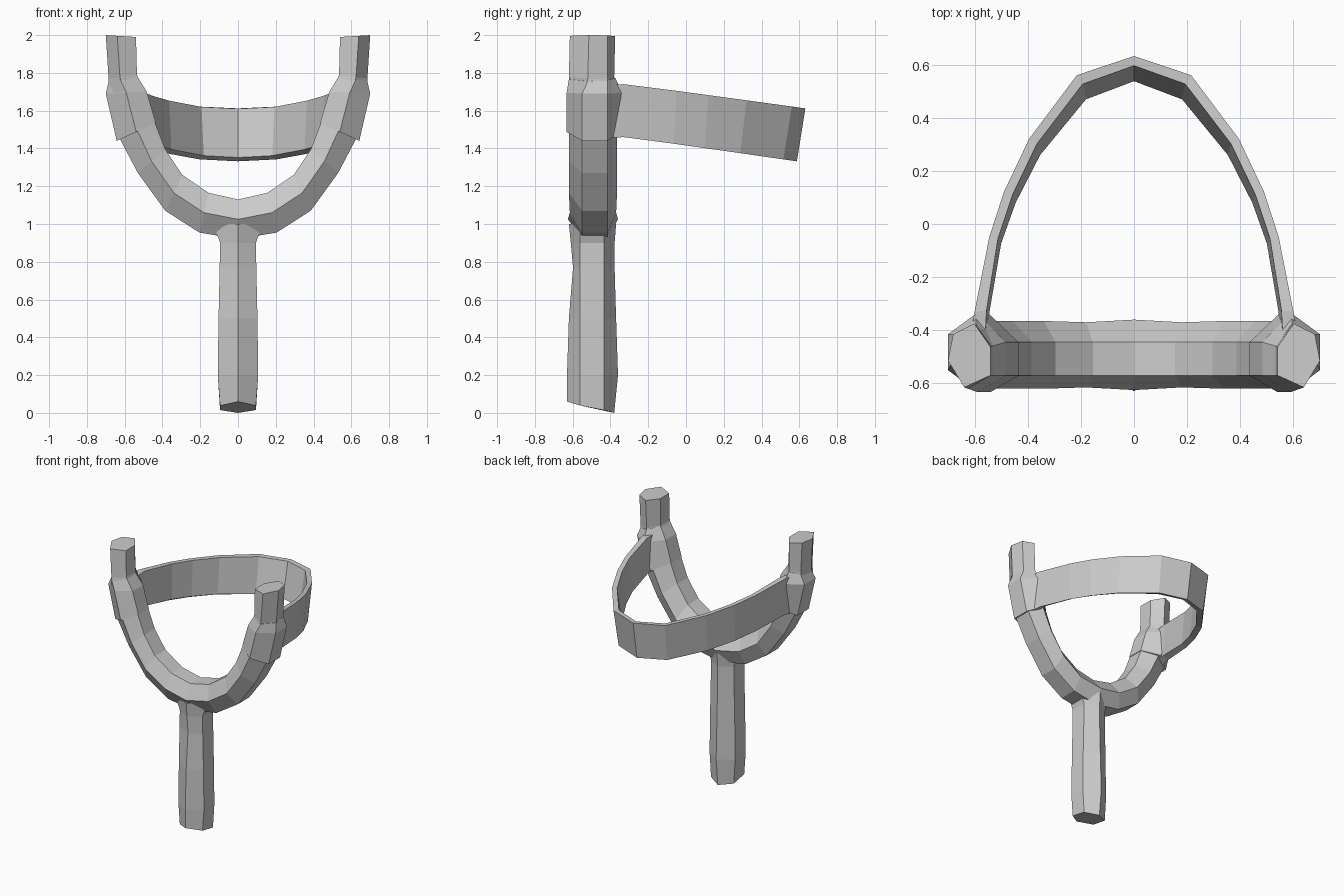
import bpy, bmesh

if "Cube" in bpy.data.objects:
    bpy.data.objects.remove(bpy.data.objects["Cube"])


def loft(name, rings):
    """Skin a list of equal-length rings into a closed, flat-shaded solid."""
    bm = bmesh.new()
    loops = [[bm.verts.new(p) for p in ring] for ring in rings]
    n = len(rings[0])
    for a, b in zip(loops, loops[1:]):
        for k in range(n):
            bm.faces.new((a[k], a[(k + 1) % n], b[(k + 1) % n], b[k]))
    bm.faces.new(loops[0])
    bm.faces.new(loops[-1])
    bmesh.ops.recalc_face_normals(bm, faces=bm.faces)
    mesh = bpy.data.meshes.new(name)
    bm.to_mesh(mesh)
    bm.free()
    obj = bpy.data.objects.new(name, mesh)
    bpy.context.collection.objects.link(obj)
    return obj


def flip(ring):
    return [(-x, y, z) for x, y, z in ring]


def mirrored(rings):
    """Continue half a path, ending at x = 0, onto the other side."""
    return rings + [flip(r) for r in reversed(rings[:-1])]


def fork_ring(inner, outer, front=-0.62, back=-0.365, twist=0.0):
    """Six-sided section between an inner and an outer (x, z) point."""
    def at(t, y):
        return (inner[0] + (outer[0] - inner[0]) * t, y,
                inner[1] + (outer[1] - inner[1]) * t)
    return [at(0.5 + twist, front),
            at(0, -0.57), at(0, -0.445 - 0.15 * twist),
            at(0.5 - twist, back),
            at(1 - twist, -0.415), at(1, -0.55 + 0.3 * twist)]


# Fork: U-shaped hexagonal bar from prong to prong
fork = [
    fork_ring((0.54, 1.99), (0.70, 2.0), -0.615, -0.375, 0.12),
    fork_ring((0.535, 1.79), (0.685, 1.77), -0.62, -0.38, 0.1),
    fork_ring((0.495, 1.68), (0.68, 1.63)),
    fork_ring((0.445, 1.55), (0.625, 1.45)),
    fork_ring((0.385, 1.395), (0.53, 1.27)),
    fork_ring((0.295, 1.26), (0.385, 1.07)),
    fork_ring((0.155, 1.165), (0.205, 0.955), -0.615, -0.37),
    fork_ring((0, 1.13), (0, 0.92), -0.625, -0.36),
]
loft("fork", mirrored(fork))

# Handle: hexagonal grip, (z, half width, front y, back y), slanted foot
handle = []
for z, w, front, back in [(0.03, 0.095, -0.63, -0.38), (0.2, 0.107, -0.63, -0.36),
                          (0.5, 0.103, -0.62, -0.37), (0.77, 0.097, -0.598, -0.378),
                          (0.9, 0.095, -0.61, -0.378), (1.0, 0.13, -0.62, -0.37)]:
    slant = 0.03 if z < 0.1 else 0
    handle.append([(0, front, z + slant), (w, -0.56, z + slant * 0.3),
                   (w, -0.435, z - slant * 0.5), (0, back, z - slant),
                   (-w, -0.435, z - slant * 0.5), (-w, -0.56, z + slant * 0.3)])
loft("handle", handle)

# Collars: where the band wraps round each prong
collar = [
    fork_ring((0.535, 1.785), (0.685, 1.755), -0.62, -0.375, 0.1),
    fork_ring((0.483, 1.70), (0.70, 1.69), -0.632, -0.335),
    fork_ring((0.435, 1.535), (0.642, 1.44), -0.632, -0.345),
]
loft("collar_right", collar)
loft("collar_left", [flip(r) for r in collar])

# Band: leaning ribbon sweeping back; (outer top x, y), inner offset, top z
band = []
for x, y, dx, dy, z in [(0.615, -0.42, -0.055, 0.0, 1.735),
                        (0.60, -0.33, -0.045, 0.005, 1.74),
                        (0.545, -0.05, -0.033, -0.005, 1.705),
                        (0.49, 0.12, -0.033, -0.01, 1.682),
                        (0.395, 0.32, -0.03, -0.018, 1.655),
                        (0.215, 0.56, -0.022, -0.033, 1.622),
                        (0, 0.632, 0, -0.036, 1.612)]:
    lean = 0.045 * max(0, min(1, (y + 0.33) / 0.9))
    side = -0.012 if x else 0
    band.append([(x, y, z), (x + dx, y + dy, z - 0.002),
                 (x + dx + side, y + dy - lean * 1.3, z - 0.26),
                 (x + side, y - lean, z - 0.28)])
loft("band", mirrored(band))
